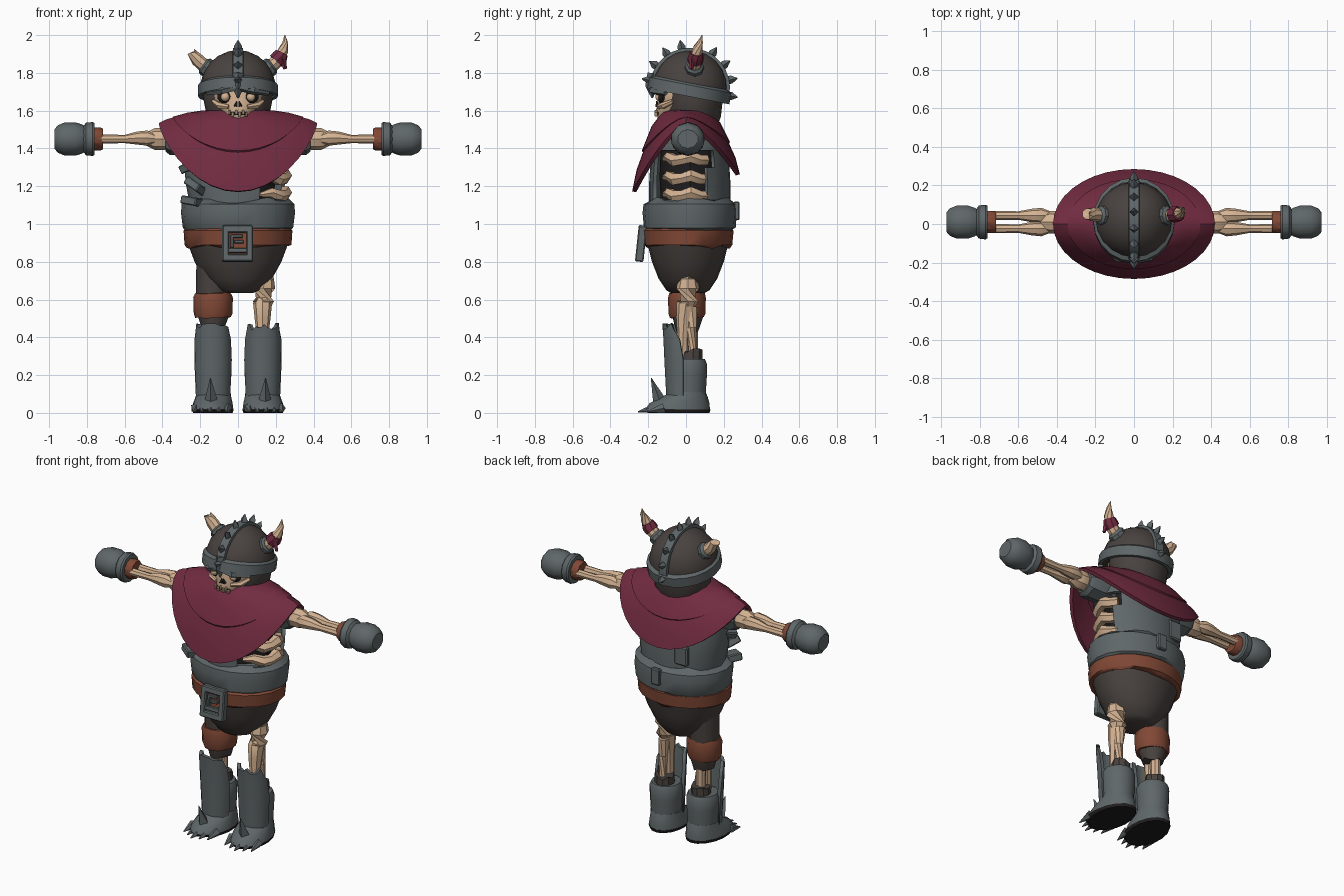
import bpy, bmesh, math, random
from mathutils import Matrix, Vector

random.seed(4)
if "Cube" in bpy.data.objects:
    bpy.data.objects.remove(bpy.data.objects["Cube"])


def colour(name, *rgb):
    m = bpy.data.materials.new(name)
    m.use_nodes = True
    m.diffuse_color = (*rgb, 1)
    m.node_tree.nodes["Principled BSDF"].inputs["Base Color"].default_value = (*rgb, 1)
    return m


STEEL = colour("grey steel", .115, .135, .14)
CLOAK = colour("crimson cloth", .165, .024, .052)
LEATHER = colour("brown leather", .22, .065, .036)
BONE = colour("pale bone", .66, .45, .29)
CLOTH = colour("dark cloth", .066, .055, .05)
BLACK = colour("hollow black", .015, .013, .013)


def finish(bm, name, mat, M=Matrix(), solid=0, angle=35):
    bm.transform(M)
    bmesh.ops.recalc_face_normals(bm, faces=bm.faces)
    for f in bm.faces:
        f.smooth = True
    for e in bm.edges:
        e.smooth = len(e.link_faces) == 2 and e.calc_face_angle(0) < math.radians(angle)
    me = bpy.data.meshes.new(name)
    bm.to_mesh(me)
    bm.free()
    me.materials.append(mat)
    ob = bpy.data.objects.new(name, me)
    bpy.context.scene.collection.objects.link(ob)
    if solid:
        mod = ob.modifiers.new("thickness", 'SOLIDIFY')
        mod.thickness = solid
    return ob


def skin(bm, rows, closed=True, cap=True):
    n = len(rows[0])
    for a, b in zip(rows, rows[1:]):
        for i in range(n if closed else n - 1):
            j = (i + 1) % n
            bm.faces.new((a[i], a[j], b[j], b[i]))
    if cap and closed:
        bm.faces.new(rows[0])
        bm.faces.new(rows[-1])


# stacked ellipses: each ring is (height, rx, ry, cx, cy)
def loft(name, rings, mat, M=Matrix(), n=12, arc=None, cap=True, jag=(0, 0), cut=None, solid=0):
    bm = bmesh.new()
    a0, a1 = arc or (0, 360)
    count = n + 1 if arc else n
    rows = []
    for k, ring in enumerate(rings):
        z, rx, ry, cx, cy = (tuple(ring) + (0, 0))[:5]
        amp = jag[0] if k == 0 else jag[1] if k == len(rings) - 1 else 0
        row = []
        for i in range(count):
            a = math.radians(a0 + (a1 - a0) * i / n)
            row.append(bm.verts.new((cx + rx * math.cos(a), cy + ry * math.sin(a),
                                     z + random.uniform(-amp, amp))))
        rows.append(row)
    skin(bm, rows, not arc, cap)
    if cut:
        gone = [f for f in bm.faces if cut(f.calc_center_median())]
        bmesh.ops.delete(bm, geom=gone, context='FACES')
    return finish(bm, name, mat, M, solid)


# tapering tube through points (x, y, z, radius)
def tube(name, pts, mat, n=8, M=Matrix()):
    bm = bmesh.new()
    P = [Vector(p[:3]) for p in pts]
    rows = []
    for i, p in enumerate(pts):
        d = P[min(i + 1, len(P) - 1)] - P[max(i - 1, 0)]
        q = d.to_track_quat('Z', 'Y')
        rows.append([bm.verts.new(P[i] + q @ Vector((p[3] * math.cos(t), p[3] * math.sin(t), 0)))
                     for t in (2 * math.pi * j / n for j in range(n))])
    skin(bm, rows)
    return finish(bm, name, mat, M)


def box(name, loc, size, mat, M=Matrix(), bevel=.006):
    bm = bmesh.new()
    bmesh.ops.create_cube(bm, size=1, matrix=Matrix.Translation(loc) @ Matrix.Diagonal((*size, 1)))
    if bevel:
        bmesh.ops.bevel(bm, geom=bm.edges[:], offset=bevel, segments=1, affect='EDGES')
    return finish(bm, name, mat, M)


def ball(name, loc, size, mat):
    bm = bmesh.new()
    bmesh.ops.create_uvsphere(bm, u_segments=12, v_segments=8, radius=1)
    return finish(bm, name, mat, Matrix.Translation(loc) @ Matrix.Diagonal((*size, 1)))


T = Matrix.Translation

# boots, mirrored left and right
for side, s in (("left", 1), ("right", -1)):
    M = T((.13 * s, 0, 0)) @ Matrix.Rotation(math.radians(5 * s), 4, 'Z')
    loft(side + "_sole", [(0, .105, .165, 0, -.04), (.018, .112, .175, 0, -.045)], BLACK, M, 16)
    loft(side + "_foot", [(.018, .11, .172, 0, -.045), (.05, .105, .16, 0, -.035),
                          (.085, .095, .12, 0, -.005), (.11, .09, .095, 0, .01)], STEEL, M, 16)
    loft(side + "_boot_shaft", [(.09, .088, .095, 0, .01), (.2, .094, .1, 0, .012),
                                (.26, .096, .1, 0, .012), (.285, .085, .088, 0, .012)], STEEL, M, 14)
    loft(side + "_boot_lining", [(.27, .06, .06, 0, .03), (.33, .055, .055, 0, .035)],
         CLOTH, M, 10, jag=(0, .012))
    loft(side + "_shin_guard", [(.09, .092, .09, 0, -.015), (.28, .1, .1, 0, -.015),
                                (.39, .097, .085, 0, -.035), (.455, .085, .06, 0, -.065)],
         STEEL, M, 10, arc=(185, 355), jag=(0, .022), solid=.02)
    tube(side + "_instep_spike", [(0, -.14, .06, .036), (0, -.185, .185, .002)], STEEL, 4, M)
    for i in range(5):
        x = (i - 2) * .042
        tube(side + "_toe_claw", [(x, -.16 + abs(x) * .4, .025, .028),
                                  (x * 1.05, -.255 + abs(x) * .5, .006, .003)], STEEL, 5, M)

# bare bone leg and clothed leg
tube("left_shin_bone_front", [(.13, -.02, .27, .03), (.13, -.015, .42, .032), (.13, -.01, .5, .042),
                              (.13, 0, .58, .05), (.13, 0, .61, .03)], BONE)
tube("left_shin_bone_back", [(.14, .035, .27, .024), (.14, .03, .45, .026), (.13, .03, .56, .035)], BONE)
tube("left_thigh_bone", [(.135, .01, .55, .03), (.135, .01, .59, .056), (.135, .01, .66, .062),
                         (.14, .01, .71, .05), (.14, .01, .82, .05)], BONE)
for y in (-.02, .035):
    tube("right_shin_bone", [(-.13, y, .27, .028), (-.13, y, .5, .03)], BONE)
loft("right_trouser", [(.44, .06, .06, -.13, .01), (.52, .085, .085, -.13, .01),
                       (.64, .088, .09, -.135, .01), (.82, .09, .1, -.13, .01)], CLOTH, jag=(.015, 0))
loft("right_knee_band", [(.505, .094, .09, -.132, .005), (.525, .102, .098, -.132, .005),
                         (.61, .105, .1, -.132, .005), (.635, .096, .094, -.132, .005)],
     LEATHER, jag=(.006, .006))

# hips, belt and buckle
loft("hips", [(.635, .08, .09, 0, .01), (.65, .12, .115, 0, .01), (.71, .18, .155, 0, .01),
              (.8, .23, .19, 0, .01), (.9, .267, .215, 0, .01)], CLOTH, n=20)
loft("belt", [(.88, .272, .222, 0, .01), (.89, .283, .235, 0, .01), (.965, .288, .242, 0, .01),
              (.975, .275, .23, 0, .01)], LEATHER, n=20, jag=(.012, 0))
B = T((0, -.238, .895)) @ Matrix.Rotation(math.radians(-6), 4, 'X')
for x in (-.066, .062):
    box("buckle_side", (x, 0, 0), (.036, .045, .19), STEEL, B)
for z in (-.075, .078):
    box("buckle_bar", (0, 0, z), (.155, .045, .04), STEEL, B)
box("buckle_plate", (0, .012, 0), (.12, .02, .14), LEATHER, B)
for x, z, w, h in ((-.032, .012, .016, .07), (-.005, .04, .06, .016),
                   (.005, .01, .05, .016), (0, -.035, .11, .025)):
    box("buckle_prong", (x, -.006, z), (w, .024, h), STEEL, B, .003)

# armoured torso with a torn opening over the ribs
loft("waist_armour", [(.965, .275, .23, 0, .02), (.98, .292, .243, 0, .02), (1.06, .302, .25, 0, .02),
                      (1.105, .298, .245, 0, .02), (1.125, .265, .215, 0, .02)],
     STEEL, n=20, jag=(.01, .022))
loft("breastplate", [(z, rx, ry, 0, .02) for z, rx, ry in
                     ((1.08, .255, .215), (1.13, .26, .215), (1.22, .278, .215), (1.3, .282, .21),
                      (1.39, .28, .2), (1.48, .27, .18), (1.57, .15, .13))],
     STEEL, n=28, solid=.02,
     cut=lambda c: c.x > .1 and 1.12 < c.z < 1.4 and -.17 < c.y < .13)
loft("hollow_chest", [(1.05, .18, .15, 0, .02), (1.25, .2, .16, 0, .02), (1.5, .2, .15, 0, .02)], BLACK)
for z in (1.155, 1.245, 1.345):
    pts = []
    for k in range(7):
        a = math.radians(-62 + 16 * k)
        pts.append((.25 * math.cos(a), .02 + .155 * math.sin(a), z + .012 * math.sin(k * 2),
                    (.012, .028, .035, .03, .036, .032, .03)[k]))
    tube("rib", pts, BONE, 6)
for x, y, z, tilt in ((-.225, -.13, 1.2, 35), (-.25, -.06, 1.31, -25), (-.24, -.12, 1.12, 10)):
    box("torn_plate", (0, 0, 0), (.1, .09, .045), STEEL,
        T((x, y, z)) @ Matrix.Rotation(math.radians(tilt), 4, 'Y') @ Matrix.Rotation(-.6, 4, 'Z'))
box("back_clasp", (.02, .268, 1.07), (.06, .03, .1), STEEL)
box("back_patch", (-.12, .215, 1.22), (.09, .03, .12), STEEL, bevel=.008)

# arms
for side, s in (("left", 1), ("right", -1)):
    M = T((0, .01, 1.45)) @ Matrix.Rotation(math.radians(90 * s), 4, 'Y')
    A = T((0, .01, 1.45)) @ Matrix.Diagonal((s, 1, 1, 1))
    loft(side + "_sleeve", [(.2, .088, .09), (.36, .085, .088), (.385, .065, .07)], STEEL, M, 8)
    tube(side + "_upper_arm_bone", [(.34, 0, 0, .04), (.39, 0, 0, .058), (.44, 0, 0, .058),
                                    (.485, 0, 0, .035)], BONE, M=A)
    for y in (-.034, .034):
        tube(side + "_forearm_bone", [(.43, y, 0, .02), (.48, y, .005, .04), (.53, y, .005, .035),
                                      (.6, y, 0, .022), (.74, y, 0, .024)], BONE, M=A)
    loft(side + "_wrist_wrap", [(.715, .054, .054), (.725, .06, .06), (.77, .06, .06)], LEATHER, M, 10)
    loft(side + "_gauntlet_cuff", [(.76, .084, .084), (.77, .09, .09), (.805, .086, .086),
                                   (.82, .066, .066)], STEEL, M, 12)
    loft(side + "_fist", [(.8, .06, .06), (.825, .077, .077), (.86, .088, .09), (.92, .087, .09),
                          (.955, .072, .075), (.972, .05, .055)], STEEL, M, 10)

# cloak: hem hangs low in front and behind, arching over the arms
bm = bmesh.new()
rows = []
for f, drop in ((.24, -.03), (.45, .03), (.64, .2), (.82, .5), (.8, .52), (.92, .74), (1, 1)):
    row = []
    for i in range(36):
        a = 2 * math.pi * i / 36
        c, s = math.cos(a), math.sin(a)
        hang = .07 + (.36 if s < 0 else .27) * abs(s) ** 1.5
        row.append(bm.verts.new((.42 * f * c, .285 * f * s, 1.603 - drop * hang)))
    rows.append(row)
skin(bm, rows, cap=False)
finish(bm, "cloak", CLOAK, solid=.022)

# hooded skull
loft("hood", [(1.5, .12, .12, 0, .04), (1.57, .165, .145, 0, .04), (1.66, .183, .155, 0, .04),
              (1.75, .18, .155, 0, .04)], CLOTH, n=16)
loft("skull_face", [(1.53, .06, .07, 0, -.055), (1.56, .08, .095, 0, -.055), (1.6, .088, .105, 0, -.055),
                    (1.63, .125, .1, 0, -.05), (1.7, .132, .1, 0, -.05), (1.78, .12, .085, 0, -.045)], BONE, n=16)
for s in (-1, 1):
    ball("eye_socket", (.068 * s, -.128, 1.675), (.042, .022, .036), BLACK)
    ball("eye", (.068 * s, -.14, 1.673), (.024, .022, .024), BONE)
    tube("nostril", [(.012 * s, -.152, 1.622, .012), (.006 * s, -.155, 1.65, .003)], BLACK, 4)
    tube("cheekbone", [(.05 * s, -.145, 1.62, .012), (.1 * s, -.12, 1.628, .018),
                       (.13 * s, -.07, 1.65, .012)], BONE, 6)
box("eyelid", (.075, -.15, 1.697), (.06, .024, .016), LEATHER, bevel=.004)
box("mouth", (0, -.152, 1.585), (.1, .014, .014), BLACK, bevel=.002)
for i in range(6):
    box("tooth", (-.045 + i * .018, -.158, 1.592 - .012 * (i % 2)), (.013, .016, .024), BONE, bevel=.003)

# helmet, tipped slightly back
H = T((0, .02, 1.72)) @ Matrix.Rotation(math.radians(-11), 4, 'X')
loft("helmet_dome", [(.2 * math.sin(t), .2 * math.cos(t), .2 * math.cos(t))
                     for t in (math.radians(d) for d in (-8, 8, 24, 40, 56, 72, 84))], CLOTH, H, 20)
loft("helmet_rim", [(-.045, .19, .195), (-.045, .212, .222), (.015, .212, .222), (.028, .195, .2)],
     STEEL, H, 20, cap=False)
bm = bmesh.new()
bm.faces.new([bm.verts.new(v) for v in ((-.03, -.18, 0), (.03, -.18, 0), (.026, -.213, 0), (-.026, -.213, 0))])
bmesh.ops.spin(bm, geom=bm.verts[:] + bm.edges[:] + bm.faces[:], cent=(0, 0, 0), axis=(1, 0, 0),
               angle=-math.pi, steps=14, use_duplicate=False)
finish(bm, "helmet_crest", STEEL, H)
for k in range(9):
    d = Vector((0, -math.cos(k * math.pi / 8), math.sin(k * math.pi / 8)))
    tube("crest_spike", [(*(d * .2), .02), (*(d * .225), .022), (*(d * .258), .002)], STEEL, 4, H)
tube("nose_guard", [(0, -.205, .04, .03), (0, -.2, -.03, .034), (0, -.185, -.09, .004)], STEEL, 4, H)
for s in (-1, 1):
    tube("brow_guard", [(.01 * s, -.2, -.035, .02), (.08 * s, -.19, -.05, .022),
                        (.16 * s, -.12, -.05, .014)], STEEL, 5, H)
    tube("horn_socket", [(.12 * s, .04, 1.795, .052), (.175 * s, .045, 1.835, .05),
                         (.185 * s, .045, 1.842, .038)], STEEL)
tube("left_horn", [(.17, .045, 1.83, .036), (.215, .05, 1.87, .036), (.24, .06, 1.92, .028),
                   (.25, .075, 1.96, .016), (.248, .085, 2.0, .002)], BONE)
tube("right_horn", [(-.17, .045, 1.83, .036), (-.215, .05, 1.87, .035), (-.24, .052, 1.905, .03),
                    (-.225, .055, 1.918, .012)], BONE)
tube("horn_ribbon", [(.2, .05, 1.862, .042), (.222, .052, 1.885, .043), (.232, .055, 1.905, .036)], CLOAK)
tube("ribbon_tail", [(.235, .03, 1.88, .018), (.25, .03, 1.82, .01)], CLOAK, 4)
